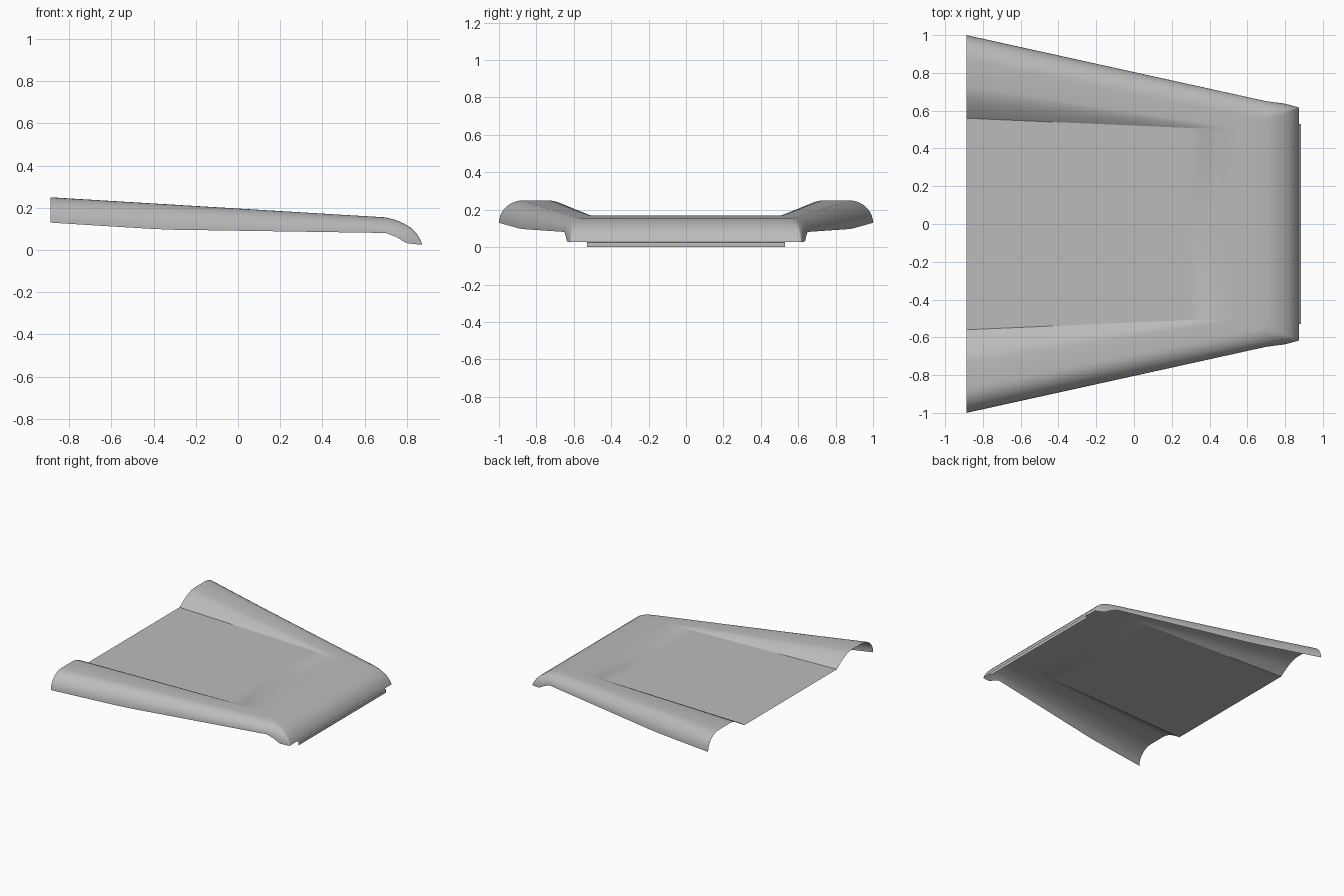
import bpy, bmesh, math

cube = bpy.data.objects.get("Cube")
if cube:
    bpy.data.objects.remove(cube)

paint = bpy.data.materials.new("grey paint")
paint.use_nodes = True
GREY = (0.5, 0.5, 0.5, 1)
paint.diffuse_color = GREY
paint.node_tree.nodes["Principled BSDF"].inputs["Base Color"].default_value = GREY


def along(x, keys):
    """Piecewise linear value at x."""
    for (x0, v0), (x1, v1) in zip(keys, keys[1:]):
        if x <= x1:
            return v0 + (v1 - v0) * (x - x0) / (x1 - x0)
    return keys[-1][1]


BACK, FADE, NOSE, TIP = -0.888, 0.48, 0.7, 0.873
crown = [(BACK, 0.25), (FADE, 0.168), (NOSE, 0.155), (0.75, 0.142), (0.79, 0.124),
         (0.82, 0.105), (0.845, 0.08), (0.863, 0.052), (TIP, 0.028)]
hem = [(BACK, 0.13), (-0.6, 0.112), (-0.35, 0.097), (NOSE, 0.081), (0.75, 0.062),
       (0.8, 0.032), (TIP, 0.025)]
outer = [(BACK, 1.0), (NOSE, 0.65), (0.8, 0.637), (TIP, 0.617)]
shoulder = [(BACK, 0.87), (NOSE, 0.55), (TIP, 0.612)]
valley = [(BACK, 0.56), (FADE, 0.5), (TIP, 0.5)]
ridge = [(BACK, 0.73), (FADE, 0.515), (TIP, 0.53)]


def section(x):
    """Half cross-section from the centre line out to the hem."""
    top, low = along(x, crown), along(x, hem)
    floor = min(top, 0.168)
    v, r, s, w = (along(x, k) for k in (valley, ridge, shoulder, outer))
    pts = [(0, floor), (v, floor)]
    for i in range(1, 7):                      # flank rising to the ridge
        t = i / 6
        pts.append((v + (r - v) * t, floor + (top - floor) * (1 - (1 - t) ** 1.6)))
    for i in range(11):                        # flat ridge, then rolled edge
        a = math.pi / 2 * i / 10
        pts.append((s + (w - s) * math.sin(a), low + (top - low) * math.cos(a)))
    return [(x, y, z) for y, z in pts]


def sheet(name, rows):
    """Loft rows of points into an open sheet, mirrored across y."""
    bm = bmesh.new()
    grid = [[bm.verts.new(p) for p in row] for row in rows]
    for a, b in zip(grid, grid[1:]):
        for i in range(len(a) - 1):
            bm.faces.new((a[i], b[i], b[i + 1], a[i + 1]))
    mesh = bpy.data.meshes.new(name)
    bm.to_mesh(mesh)
    bm.free()
    mesh.materials.append(paint)
    obj = bpy.data.objects.new(name, mesh)
    bpy.context.collection.objects.link(obj)
    mirror = obj.modifiers.new("mirror", "MIRROR")
    mirror.use_axis = (False, True, False)
    bpy.ops.object.select_all(action="DESELECT")
    obj.select_set(True)
    bpy.context.view_layer.objects.active = obj
    bpy.ops.object.modifier_apply(modifier="mirror")
    bpy.ops.object.shade_smooth_by_angle(angle=math.radians(22))
    return obj


# Bonnet skin: long tapering body, then the rolled nose
body = [BACK + (FADE - BACK) * i / 14 for i in range(15)]
nose = [0.56, 0.64, NOSE, 0.725, 0.75, 0.77, 0.79, 0.805, 0.82, 0.833,
        0.845, 0.855, 0.863, 0.869, TIP]
sheet("bonnet_skin", [section(x) for x in body + nose])

# Narrow lip hanging under the nose
lip = [(TIP, 0.028), (0.884, 0.025), (0.885, 0)]
sheet("nose_lip", [[(x, 0, z), (x, 0.53, z)] for x, z in lip])
